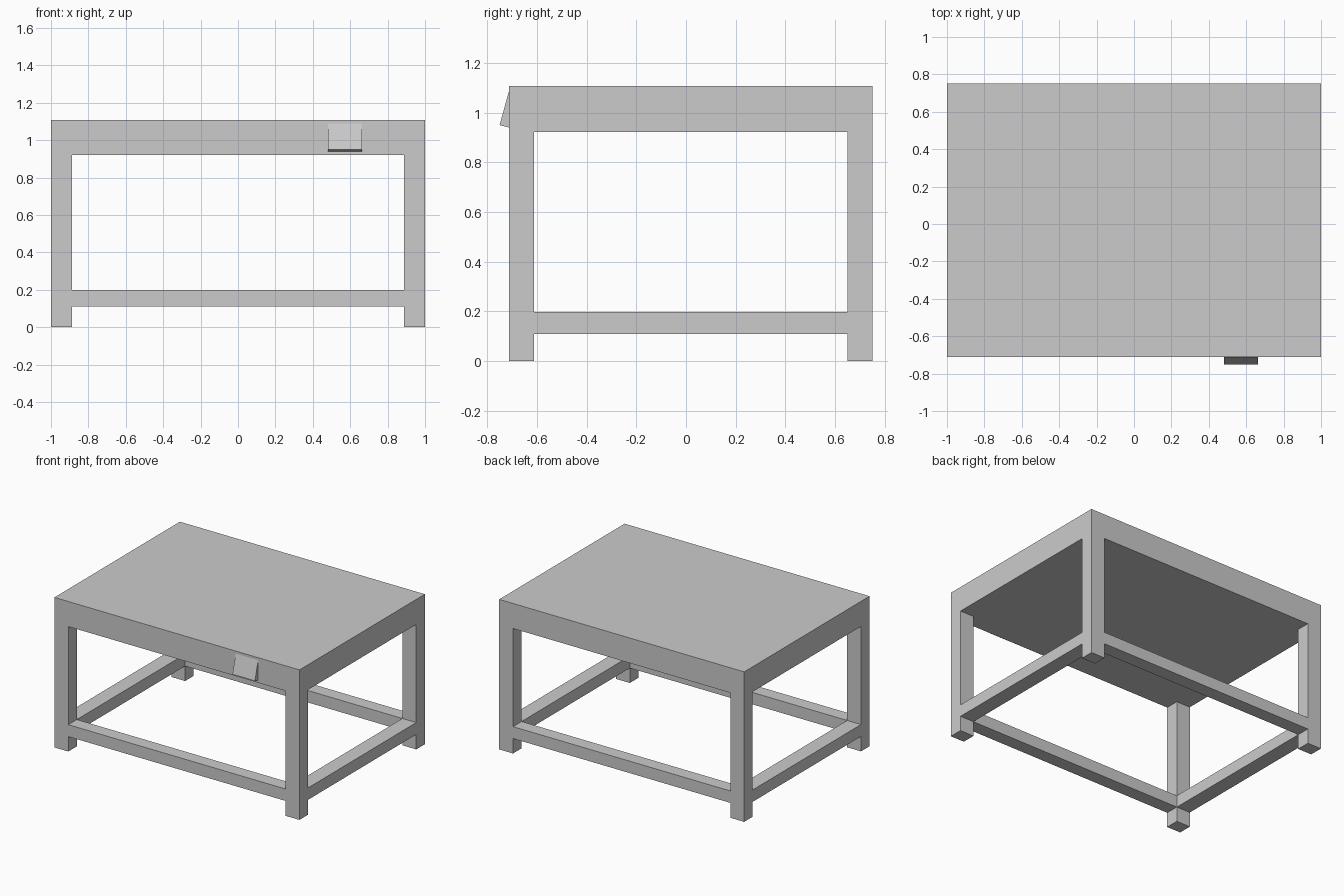
import bpy, bmesh

if "Cube" in bpy.data.objects:
    bpy.data.objects.remove(bpy.data.objects["Cube"])

X0, X1 = -1.0, 1.0
Y0, Y1 = -0.712, 0.75
TOP, UNDER = 1.107, 0.922
LX, LY = 0.113, 0.1          # leg section
R0, R1 = 0.11, 0.198         # stretcher heights


def box(name, x, y, z):
    bm = bmesh.new()
    bmesh.ops.create_cube(bm, size=1)
    for v in bm.verts:
        v.co = [r[0] if c < 0 else r[1] for c, r in zip(v.co, (x, y, z))]
    return finish(name, bm)


def finish(name, bm):
    bmesh.ops.recalc_face_normals(bm, faces=bm.faces)
    mesh = bpy.data.meshes.new(name)
    bm.to_mesh(mesh)
    bm.free()
    ob = bpy.data.objects.new(name, mesh)
    bpy.context.collection.objects.link(ob)
    return ob


# Solid thick top
box("tabletop", (X0, X1), (Y0, Y1), (UNDER, TOP))

# Legs at the four corners
xs = {"left": (X0, X0 + LX), "right": (X1 - LX, X1)}
ys = {"front": (Y0, Y0 + LY), "back": (Y1 - LY, Y1)}
for sx, x in xs.items():
    for sy, y in ys.items():
        box(f"{sy}_{sx}_leg", x, y, (0, UNDER))

# Stretchers flush with the legs
for sx, x in xs.items():
    box(f"{sx}_stretcher", x, (Y0 + LY, Y1 - LY), (R0, R1))
for sy, y in ys.items():
    box(f"{sy}_stretcher", (X0 + LX, X1 - LX), y, (R0, R1))

# Tilted plate on the front edge: wedge profile extruded along x
bm = bmesh.new()
profile = [(Y0, 1.088), (-0.75, 0.95), (Y0, 0.94)]
face = bm.faces.new([bm.verts.new((0.48, y, z)) for y, z in profile])
ext = bmesh.ops.extrude_face_region(bm, geom=[face])
moved = [g for g in ext["geom"] if isinstance(g, bmesh.types.BMVert)]
bmesh.ops.translate(bm, verts=moved, vec=(0.183, 0, 0))
finish("tilted_plate", bm)
